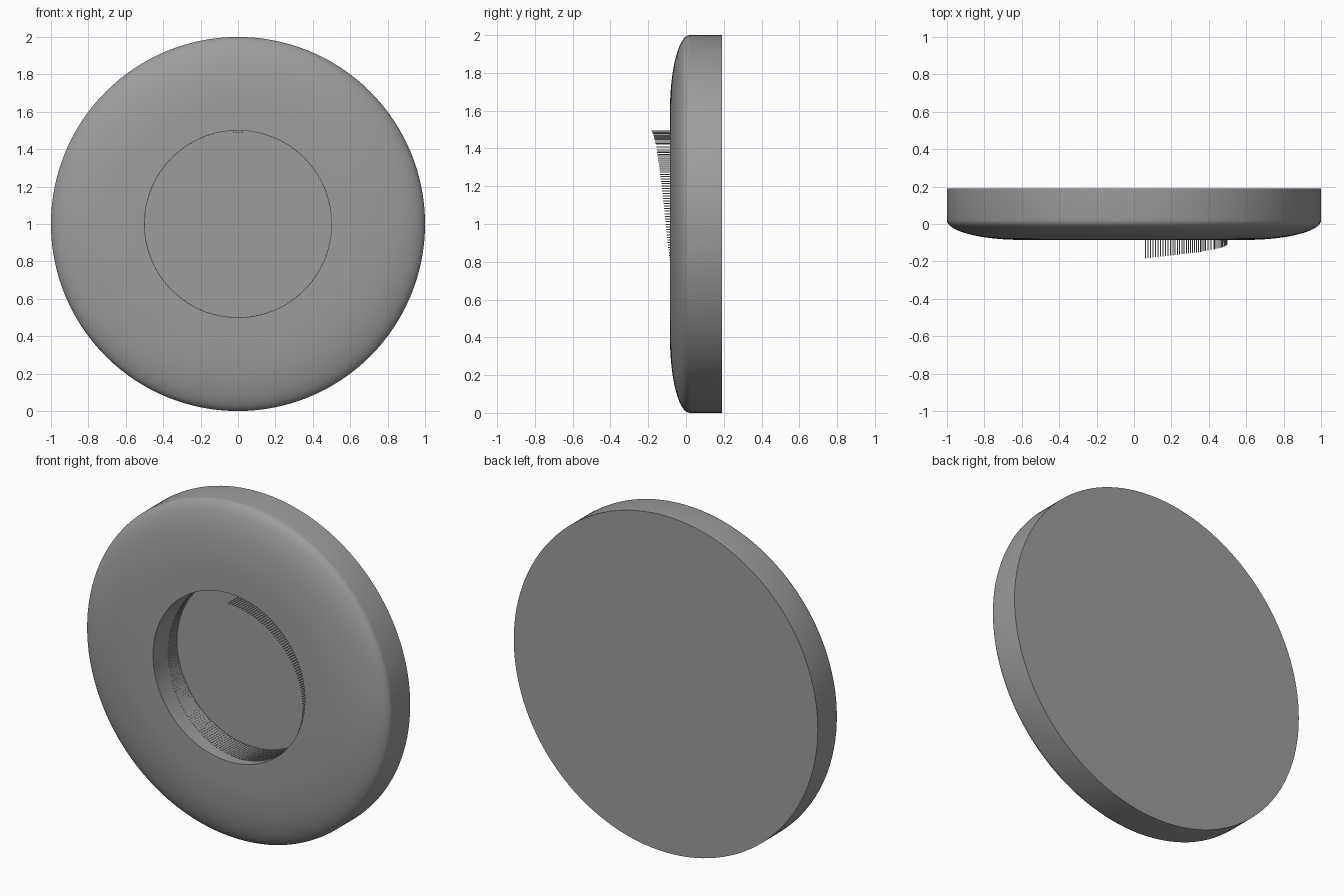
import bpy, bmesh, math
from mathutils import Matrix

if "Cube" in bpy.data.objects:
    bpy.data.objects.remove(bpy.data.objects["Cube"])

CENTRE_Z = 1.0
FLOOR_Y = 0.14      # bottom of the round recess
HOLE_R = 0.5
SEG = 128

dark = bpy.data.materials.new("dark_grey")
dark.diffuse_color = (0.336, 0.336, 0.336, 1)
dark.use_nodes = True
dark.node_tree.nodes["Principled BSDF"].inputs["Base Color"].default_value = dark.diffuse_color


def finish(name, bm, smooth=True):
    bmesh.ops.recalc_face_normals(bm, faces=bm.faces)
    me = bpy.data.meshes.new(name)
    bm.to_mesh(me)
    bm.free()
    me.materials.append(dark)
    ob = bpy.data.objects.new(name, me)
    bpy.context.collection.objects.link(ob)
    bpy.ops.object.select_all(action='DESELECT')
    ob.select_set(True)
    bpy.context.view_layer.objects.active = ob
    if smooth:
        bpy.ops.object.shade_smooth_by_angle(angle=math.radians(30))
    return ob


def lathe(name, profile):
    """Spin (radius, y) points around the y axis through the disc centre."""
    bm = bmesh.new()
    verts = [bm.verts.new((r, y, CENTRE_Z)) for r, y in profile]
    edges = [bm.edges.new(p) for p in zip(verts, verts[1:])]
    bmesh.ops.spin(bm, geom=verts + edges, cent=(0, 0, CENTRE_Z), axis=(0, 1, 0),
                   angle=math.tau, steps=SEG, use_duplicate=False)
    bmesh.ops.remove_doubles(bm, verts=bm.verts, dist=1e-5)
    return finish(name, bm)


def add_box(bm, size, loc, angle=0.0):
    """Box placed relative to the disc centre, turned clockwise seen from the front."""
    m = (Matrix.Translation((0, 0, CENTRE_Z)) @ Matrix.Rotation(angle, 4, 'Y')
         @ Matrix.Translation(loc) @ Matrix.Diagonal((*size, 1)))
    bmesh.ops.create_cube(bm, size=1, matrix=m)


# dial body: recess floor, recess wall, rounded front rim, side and flat back
rim = []
for i in range(17):
    t = math.radians(90 * (1 - i / 16))
    rim.append((0.6 + 0.4 * math.cos(t), 0.02 - 0.105 * math.sin(t)))
lathe("dial_body", [(0, FLOOR_Y), (HOLE_R, FLOOR_Y), (HOLE_R, -0.085)]
      + rim + [(1, 0.19), (0, 0.19)])

# ring of fine ticks on the recess wall, their tips descending in a spiral
bm = bmesh.new()
TICKS = 215
for i in range(TICKS):
    deg = 7 + 1.6 * i
    tip = -0.19 + 0.33 * deg / 360
    length = FLOOR_Y - tip
    add_box(bm, (0.005, length, 0.002), (0, tip + length / 2, HOLE_R - 0.002),
            math.radians(deg))
finish("tick_marks", bm, smooth=False)

# small marker block at twelve o'clock inside the recess
bm = bmesh.new()
add_box(bm, (0.05, 0.19, 0.013), (0, FLOOR_Y - 0.095, HOLE_R - 0.0075))
finish("top_marker", bm, smooth=False)
